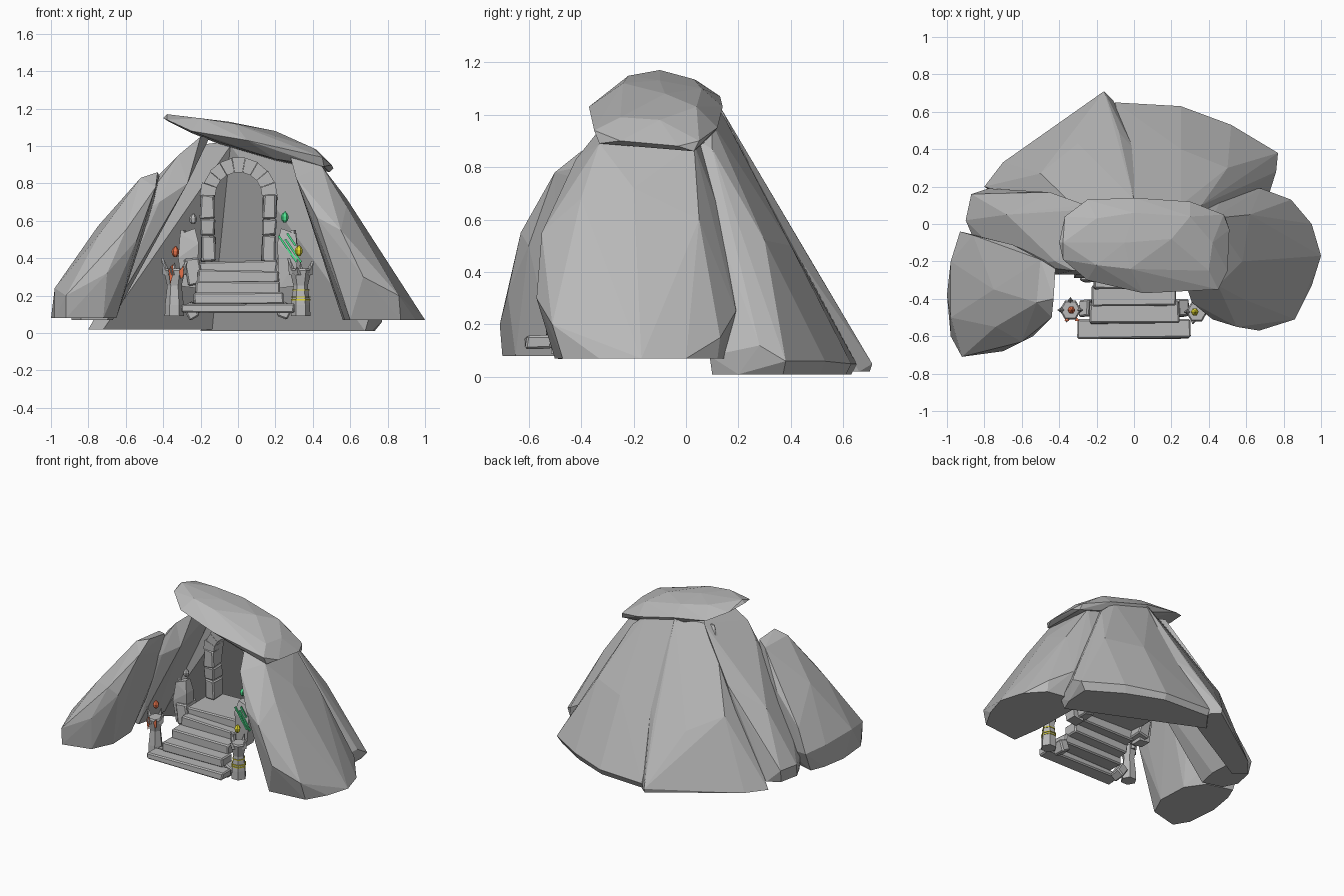
import bpy, bmesh, math, random
from mathutils import Vector, Matrix

random.seed(4)


def material(name, rgb):
    m = bpy.data.materials.new(name)
    m.diffuse_color = (*rgb, 1)
    return m


STONE = material("grey_stone", (0.48, 0.48, 0.48))
GREEN = material("green_crystal", (0.08, 0.80, 0.29))
YELLOW = material("yellow_glow", (0.82, 0.74, 0.03))
ORANGE = material("orange_glow", (0.80, 0.17, 0.07))


def finish(bm, name, mat):
    bmesh.ops.recalc_face_normals(bm, faces=bm.faces)
    me = bpy.data.meshes.new(name)
    bm.to_mesh(me)
    bm.free()
    me.materials.append(mat)
    ob = bpy.data.objects.new(name, me)
    bpy.context.collection.objects.link(ob)
    return ob


def hull(name, pts, mat=STONE):
    bm = bmesh.new()
    for p in pts:
        bm.verts.new(p)
    bmesh.ops.convex_hull(bm, input=bm.verts)
    loose = [v for v in bm.verts if not v.link_faces]
    bmesh.ops.delete(bm, geom=loose, context='VERTS')
    bmesh.ops.dissolve_limit(bm, angle_limit=0.03, verts=bm.verts, edges=bm.edges)
    return finish(bm, name, mat)


def rock(name, z, outline, upper):
    return hull(name, [(x, y, z) for x, y in outline] + upper)


def block(name, loc, size, rot=0.0, mat=STONE, jit=0.006, bev=0.008):
    """Rough stone block, turned about y."""
    bm = bmesh.new()
    bmesh.ops.create_cube(bm, size=1)
    for v in bm.verts:
        v.co = Vector([c * s + random.uniform(-jit, jit) for c, s in zip(v.co, size)])
    if bev:
        bmesh.ops.bevel(bm, geom=bm.edges[:], offset=bev, segments=1, affect='EDGES')
    bm.transform(Matrix.Translation(loc) @ Matrix.Rotation(rot, 4, 'Y'))
    return finish(bm, name, mat)


def ring(cx, cy, z, r, n=6, turn=0.0):
    return [(cx + r * math.cos(turn + math.tau * i / n),
             cy + r * math.sin(turn + math.tau * i / n), z) for i in range(n)]


# big boulders, leaning inwards over a hollow
rock("back_left_boulder", 0.02,
     [(-.8, .2), (-.7, .33), (-.45, .5), (-.16, .7), (-.11, .66), (-.08, .5), (-.4, .34), (-.72, .14)],
     [(-.16, .71, .05), (-.25, .03, 1.0), (0, .13, 1.03), (-.02, -.01, 1.03), (-.5, .27, .5),
      (-.08, .49, .42), (0, .4, .5), (-.3, .43, .4)])
rock("back_right_boulder", 0.01,
     [(-.1, .63), (.25, .61), (.5, .51), (.73, .37), (.72, .2), (.68, .1), (.35, .36), (-.2, .5)],
     [(.77, .38, .06), (.52, .53, .06), (.25, .63, .05), (-.1, .65, .05), (.76, .28, .12),
      (-.02, .13, 1.02), (.25, .1, .97), (-.06, -.01, 1.03), (.3, -.01, .93), (.5, .3, .52),
      (.25, .4, .5), (.02, .42, .45), (.36, .1, .87), (.7, .09, .08)])
rock("left_boulder", 0.07,
     [(-.89, 0), (-.86, .14), (-.78, .19), (-.68, .17), (-.67, 0), (-.7, -.14), (-.84, -.1)],
     [(-.9, .02, .16), (-.87, .16, .16), (-.2, -.22, 1.05), (-.15, -.02, 1.05), (-.2, .08, 1.02),
      (-.32, -.25, .95), (-.42, -.2, .85), (-.68, .05, .52), (-.62, .17, .45), (-.27, -.27, .8),
      (-.45, .17, .68), (-.84, -.12, .18), (-.72, -.16, .4), (-.57, -.22, .62), (-.42, -.27, .7),
      (-.28, .1, .92)])
rock("front_left_boulder", 0.08,
     [(-1, -.38), (-.97, -.2), (-.93, -.1), (-.75, -.15), (-.66, -.28), (-.65, -.5), (-.72, -.65),
      (-.92, -.7), (-.98, -.6)],
     [(-.98, -.2, .24), (-.93, -.04, .22), (-.86, -.06, .38), (-.92, -.71, .2), (-.7, -.68, .32),
      (-.98, -.5, .24), (-.75, -.35, .57), (-.74, -.55, .53), (-.6, -.63, .55), (-.54, -.6, .5),
      (-.52, -.42, .83), (-.44, -.5, .78), (-.43, -.4, .86), (-.42, -.24, .84), (-.45, -.2, .7),
      (-.65, -.11, .58), (-.5, -.19, .82), (-.58, -.15, .4), (-.72, -.09, .2)])
rock("right_boulder", 0.07,
     [(.6, -.5), (.87, -.47), (.95, -.33), (1, -.17), (.95, .0), (.84, .12), (.68, .15), (.56, .1), (.57, -.3)],
     [(.27, -.3, .98), (.45, -.33, .89), (.42, .03, .89), (.28, .04, .96), (.67, -.57, .3),
      (.86, -.51, .2), (.42, -.51, .62), (.55, -.55, .55), (.31, -.42, .83), (.58, -.2, .72),
      (.58, -.4, .68), (.8, -.2, .37), (.56, .19, .32), (.68, .19, .25), (.46, .12, .65),
      (.62, .05, .6), (.84, .13, .15)])

# tilted cap slab: upper and lower edges plus a raised crown
hull("cap_slab",
     [(-.40, -.1, 1.15), (-.37, .04, 1.13), (-.25, .13, 1.07), (0, .14, 1.03), (.3, .12, .95),
      (.48, .05, .90), (.51, -.03, .88), (.50, -.25, .90), (.45, -.35, .94), (.2, -.34, 1.0),
      (-.25, -.30, 1.08), (-.38, -.19, 1.14), (-.38, -.1, 1.17), (-.05, -.1, 1.13),
      (.2, -.08, 1.08), (.42, -.1, .98), (.4, -.25, .99), (-.2, -.22, 1.148), (-.02, -.24, 1.12),
      (0, .06, 1.1), (-.2, .03, 1.135), (.3, .04, 1.03), (.49, .03, .86), (.46, -.33, .89),
      (.2, .1, .92), (.2, -.3, .93), (-.1, .05, 1.01), (-.1, -.25, 1.02), (.05, -.37, 1.03)])

# steps: width, front y, back y, bottom z, top z
for i, (w, y0, y1, z0, z1) in enumerate([
        (.60, -.61, -.51, .11, .155), (.48, -.53, -.41, .15, .22), (.45, -.44, -.33, .20, .28),
        (.43, -.35, -.26, .26, .335), (.42, -.28, .03, .32, .385)]):
    block(f"step_{i + 1}", (0, (y0 + y1) / 2, (z0 + z1) / 2), (w, y1 - y0, z1 - z0))

# stair side rubble
for s in (-1, 1):
    block(f"rubble_low_{s}", (s * .25, -.45, .12), (.06, .09, .08), .5 * s)
    block(f"rubble_high_{s}", (s * .24, -.24, .33), (.08, .14, .14), .2 * s)

# doorway arch: stacked jambs and wedge stones
AY = -.05
for s in (-1, 1):
    z = .38
    for i, h in enumerate((.14, .09, .13)):
        block(f"jamb_stone_{s}_{i}", (.003 + s * (.165 + random.uniform(-.006, .006)), AY, z + h / 2),
              (.075, .11, h - .002))
        z += h
N = 9
for i in range(N):
    a0, a1 = math.pi * i / N + .005, math.pi * (i + 1) / N - .005
    out = random.uniform(.195, .21)
    hull(f"arch_stone_{i}", [(r * math.cos(a) + .003, AY + d, .735 + r * math.sin(a))
                             for a in (a0, a1) for r, d in
                             ((.125, -.055), (.125, .055), (out, -.055), (out, .055))])


# front torch posts with claw tops
def torch(name, x, y):
    hull(name + "_base", ring(x, y, .09, .052) + ring(x, y, .15, .05) + ring(x, y, .26, .038))
    hull(name + "_bowl", ring(x, y, .25, .038) + ring(x, y, .335, .058) + ring(x, y, .345, .05))
    for k, (ang, top) in enumerate(((0, .385), (math.pi, .40), (math.pi / 2, .38), (-1.9, .355))):
        c, s = math.cos(ang), math.sin(ang)
        hull(f"{name}_claw_{k}", ring(x + .04 * c, y + .04 * s, .31, .022, 4)
             + [(x + .07 * c, y + .07 * s, top), (x + .058 * c, y + .058 * s, top)])


def flame(name, x, y, z, mat):
    hull(name, ring(x, y, z - .028, .008) + ring(x, y, z - .015, .018) + ring(x, y, z + .004, .021)
         + ring(x, y, z + .018, .014) + [(x + .003, y, z + .032)], mat)


torch("left_torch", -.34, -.46)
torch("right_torch", .335, -.47)

# rear posts beside the upper steps
for s, nm, dy in ((-1, "left", .09), (1, "right", .04)):
    hull(nm + "_rear_post", [(s * x, y + dy, z) for x, z, ys in (
        (.22, .24, (-.37, -.29)), (.30, .25, (-.37, -.29)), (.32, .40, (-.38, -.29)),
        (.21, .48, (-.38, -.30)), (.31, .53, (-.36, -.30)), (.23, .56, (-.36, -.31)))
        for y in ys])
    hull(nm + "_rear_spike", ring(s * .29, dy - .34, .45, .03, 5) + ring(s * .295, dy - .34, .55, .015, 5))

# flames
flame("left_front_flame", -.335, -.46, .435, ORANGE)
flame("right_front_flame", .325, -.47, .44, YELLOW)
flame("left_rear_flame", -.24, -.25, .61, STONE)
flame("right_rear_flame", .25, -.30, .62, GREEN)

# orange shards on the left torch
for x, top, low in ((-.36, .37, .26), (-.305, .36, .29)):
    hull("orange_shard", [(x - .012, -.518, top - .03), (x + .014, -.518, top), (x + .012, -.517, top - .06),
                          (x - .002, -.515, low), (x, -.5, top - .03)], ORANGE)

# yellow bands on the right torch
for z in (.175, .19, .228):
    r = .052 if z < .2 else .046
    hull("yellow_band", ring(.335, -.47, z, r) + ring(.335, -.47, z + .006, r), YELLOW)

# green veins on the right rear post
for x, z, l in ((.265, .45, .17), (.295, .44, .15), (.285, .50, .08)):
    block("green_vein", (x, -.343, z), (.011, .009, l), -.6, GREEN, 0, 0)
